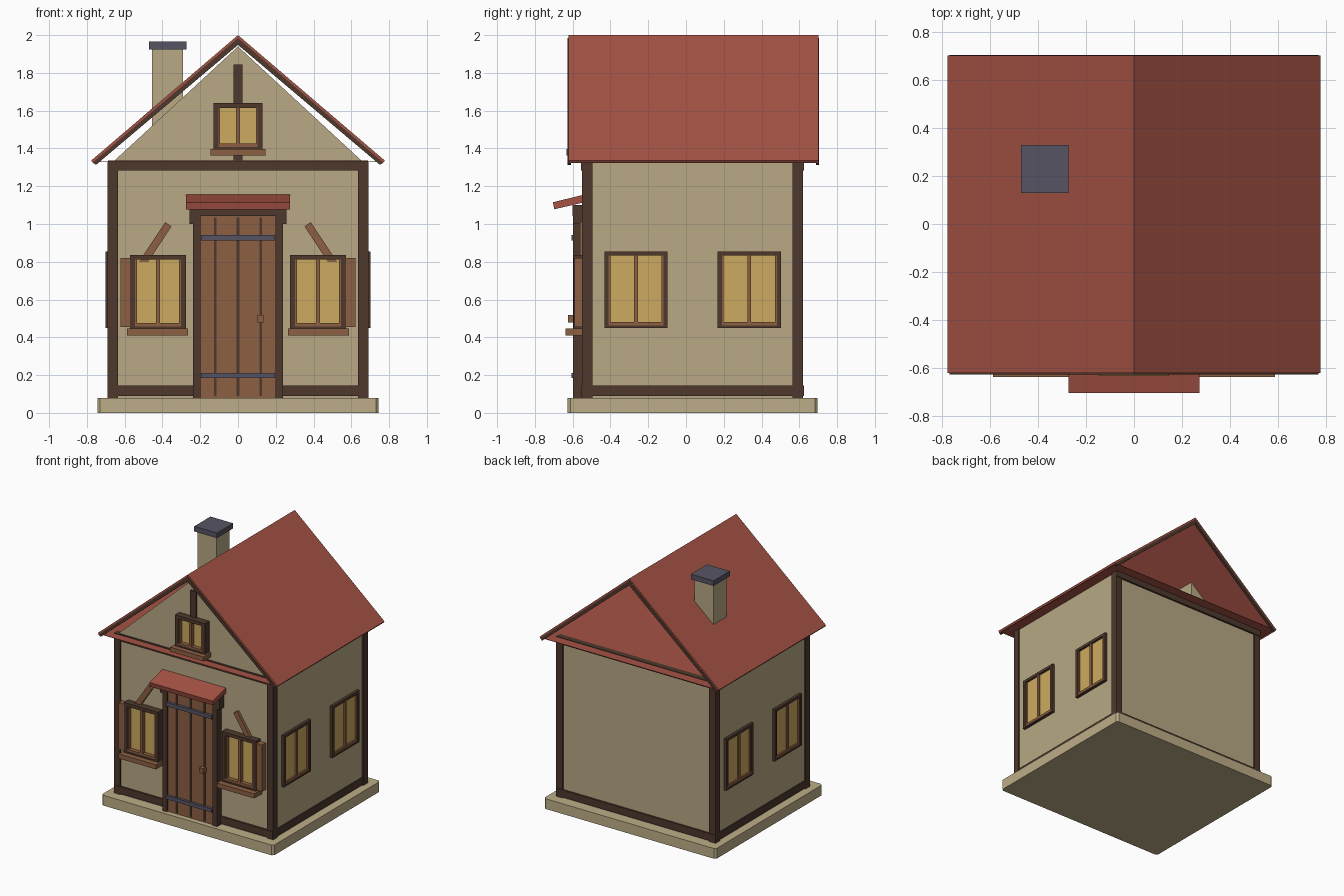
import bpy, bmesh

if "Cube" in bpy.data.objects:
    bpy.data.objects.remove(bpy.data.objects["Cube"])

def material(name, r, g, b):
    lin = [((c / 255 + 0.055) / 1.055) ** 2.4 for c in (r, g, b)]
    m = bpy.data.materials.new(name)
    m.diffuse_color = (*lin, 1)
    m.use_nodes = True
    m.node_tree.nodes["Principled BSDF"].inputs["Base Color"].default_value = m.diffuse_color
    return m

PLASTER = material("plaster", 184, 169, 133)
STONE = material("base_stone", 190, 174, 136)
DARK = material("dark_timber", 78, 57, 45)
WOOD = material("warm_wood", 140, 96, 66)
RED = material("red_tile", 165, 82, 68)
SLATE = material("slate_metal", 86, 84, 99)
GLASS = material("yellow_glass", 205, 170, 95)


def finish(name, bm, mats):
    bmesh.ops.recalc_face_normals(bm, faces=bm.faces)
    me = bpy.data.meshes.new(name)
    bm.to_mesh(me)
    bm.free()
    for m in mats:
        me.materials.append(m)
    ob = bpy.data.objects.new(name, me)
    bpy.context.collection.objects.link(ob)
    return ob


def box(name, x0, x1, y0, y1, z0, z1, mat):
    bm = bmesh.new()
    bmesh.ops.create_cube(bm, size=1)
    for v in bm.verts:
        v.co = ((x0 + x1) / 2 + v.co.x * (x1 - x0),
                (y0 + y1) / 2 + v.co.y * (y1 - y0),
                (z0 + z1) / 2 + v.co.z * (z1 - z0))
    return finish(name, bm, [mat])


def prism(name, pts, a, b, axis, mat):
    """Extrude a 2D outline along an axis from a to b."""
    def at(p, t):
        return {'x': (t, p[0], p[1]), 'y': (p[0], t, p[1]), 'z': (p[0], p[1], t)}[axis]
    bm = bmesh.new()
    lo = [bm.verts.new(at(p, a)) for p in pts]
    hi = [bm.verts.new(at(p, b)) for p in pts]
    bm.faces.new(lo)
    bm.faces.new(hi)
    n = len(pts)
    for i in range(n):
        j = (i + 1) % n
        bm.faces.new((lo[i], lo[j], hi[j], hi[i]))
    return finish(name, bm, [mat])


def wall_box(name, side, u0, u1, d0, d1, v0, v1, mat):
    """Box on a wall: u along it, d distance outward from the centre, v up."""
    if side == 'front':
        return box(name, u0, u1, -d1, -d0, v0, v1, mat)
    if side == 'right':
        return box(name, d0, d1, u0, u1, v0, v1, mat)
    return box(name, -d1, -d0, u0, u1, v0, v1, mat)


def window(name, side, c, w, z0, z1, d, depth, t=0.022):
    h = w / 2
    o = d + depth
    for s in (-1, 1):
        e = sorted((c + s * h, c + s * (h - t)))
        wall_box(name + "_frame_side", side, *e, d, o, z0, z1, DARK)
        e = sorted((c + s * (h - t), c + s * (h - t - 0.01)))
        wall_box(name + "_inner_side", side, *e, d, o - 0.006, z0 + 0.01, z1 - t, WOOD)
    wall_box(name + "_frame_top", side, c - h + t, c + h - t, d, o, z1 - t, z1, DARK)
    wall_box(name + "_frame_bottom", side, c - h + t, c + h - t, d, o, z0, z0 + 0.012, DARK)
    wall_box(name + "_inner_bottom", side, c - h + t, c + h - t, d, o - 0.004, z0 + 0.012, z0 + 0.03, WOOD)
    wall_box(name + "_glass", side, c - h + t, c + h - t, d, d + depth * 0.4, z0 + 0.012, z1 - t, GLASS)
    wall_box(name + "_mullion", side, c - 0.01, c + 0.01, d, o - 0.004, z0 + 0.012, z1 - t, WOOD)


# Base with small corner chamfers, and the walls
X, Y0, Y1, B = 0.745, -0.627, 0.697, 0.015
prism("stone_base", [(-X + B, Y0), (X - B, Y0), (X, Y0 + B), (X, Y1 - B),
                     (X - B, Y1), (-X + B, Y1), (-X, Y1 - B), (-X, Y0 + B)], 0, 0.08, 'z', STONE)
box("walls", -0.68, 0.68, -0.54, 0.61, 0.08, 1.328, PLASTER)

# Timber posts and beams
for s in (-1, 1):
    xs = sorted((s * 0.635, s * 0.69))
    box("front_post", *xs, -0.55, -0.495, 0.08, 1.329, DARK)
    box("back_post", *xs, 0.565, 0.62, 0.08, 1.329, DARK)
    xs = sorted((s * 0.64, s * 0.688))
    box("side_bottom_beam", *xs, -0.5, 0.57, 0.09, 0.145, DARK)
for z0, z1 in ((0.09, 0.145), (1.283, 1.336)):
    box("front_beam", -0.687, 0.687, -0.555, -0.51, z0, z1, DARK)
    box("back_beam", -0.687, 0.687, 0.58, 0.625, z0, z1, DARK)

# Open-ended roof: two slopes, ceiling sheet and front gable
for s in (-1, 1):
    prism("roof_slope", [(0, 2.0), (s * 0.777, 1.336), (s * 0.767, 1.322), (0, 1.98)],
          -0.622, 0.702, 'y', RED)
    for y in (-0.627, 0.687):
        prism("roof_edge_trim", [(0, 1.984), (s * 0.769, 1.325), (s * 0.752, 1.313), (0, 1.948)],
              y, y + 0.018, 'y', DARK)
box("roof_ceiling", -0.76, 0.76, -0.62, 0.70, 1.329, 1.332, RED)
prism("front_gable", [(-0.66, 1.33), (0.66, 1.33), (0, 1.94)], -0.54, -0.515, 'y', PLASTER)
box("gable_post", -0.025, 0.025, -0.556, -0.53, 1.33, 1.845, DARK)

# Chimney
box("chimney", -0.455, -0.29, 0.15, 0.31, 1.52, 1.925, PLASTER)
box("chimney_cap", -0.47, -0.273, 0.13, 0.33, 1.925, 1.965, SLATE)

# Side windows
for side in ('left', 'right'):
    for c in (-0.265, 0.335):
        window(side + "_window", side, c, 0.335, 0.45, 0.854, 0.675, 0.027)

# Front windows with sill, shutter and diagonal brace
for s in (-1, 1):
    window("front_window", 'front', s * 0.424, 0.295, 0.445, 0.837, 0.535, 0.06, 0.026)
    xs = sorted((s * 0.264, s * 0.587))
    box("front_sill", *xs, -0.637, -0.54, 0.41, 0.446, WOOD)
    xs = sorted((s * 0.572, s * 0.622))
    box("shutter", *xs, -0.59, -0.545, 0.455, 0.82, WOOD)
    prism("brace", [(s * 0.525, 0.80), (s * 0.385, 1.01), (s * 0.352, 0.987), (s * 0.475, 0.80)],
          -0.562, -0.53, 'y', WOOD)

# Gable window
window("gable_window", 'front', 0, 0.26, 1.395, 1.64, 0.535, 0.06, 0.026)
box("gable_sill", -0.145, 0.145, -0.633, -0.53, 1.363, 1.398, WOOD)

# Door, frame, straps and handle
box("door", -0.2, 0.2, -0.585, -0.53, 0.08, 1.05, WOOD)
for s in (-1, 1):
    xs = sorted((s * 0.198, s * 0.237))
    box("door_jamb", *xs, -0.597, -0.53, 0.08, 1.05, DARK)
box("door_lintel", -0.258, 0.258, -0.6, -0.53, 1.042, 1.1, DARK)
for s in (-1, 1):
    xs = sorted((s * 0.2, s * 0.258))
    box("lintel_end", *xs, -0.599, -0.53, 1.0, 1.06, DARK)
for x in (-0.12, 0, 0.12):
    box("door_groove", x - 0.007, x + 0.007, -0.592, -0.58, 0.09, 1.035, DARK)
for z in (0.198, 0.927):
    box("door_strap", -0.197, 0.197, -0.606, -0.58, z - 0.014, z + 0.014, SLATE)
box("door_handle", 0.102, 0.136, -0.625, -0.58, 0.478, 0.517, WOOD)

# Sloped canopy over the door
prism("door_canopy", [(-0.705, 1.115), (-0.697, 1.078), (-0.53, 1.117), (-0.537, 1.156)],
      -0.274, 0.274, 'x', RED)
